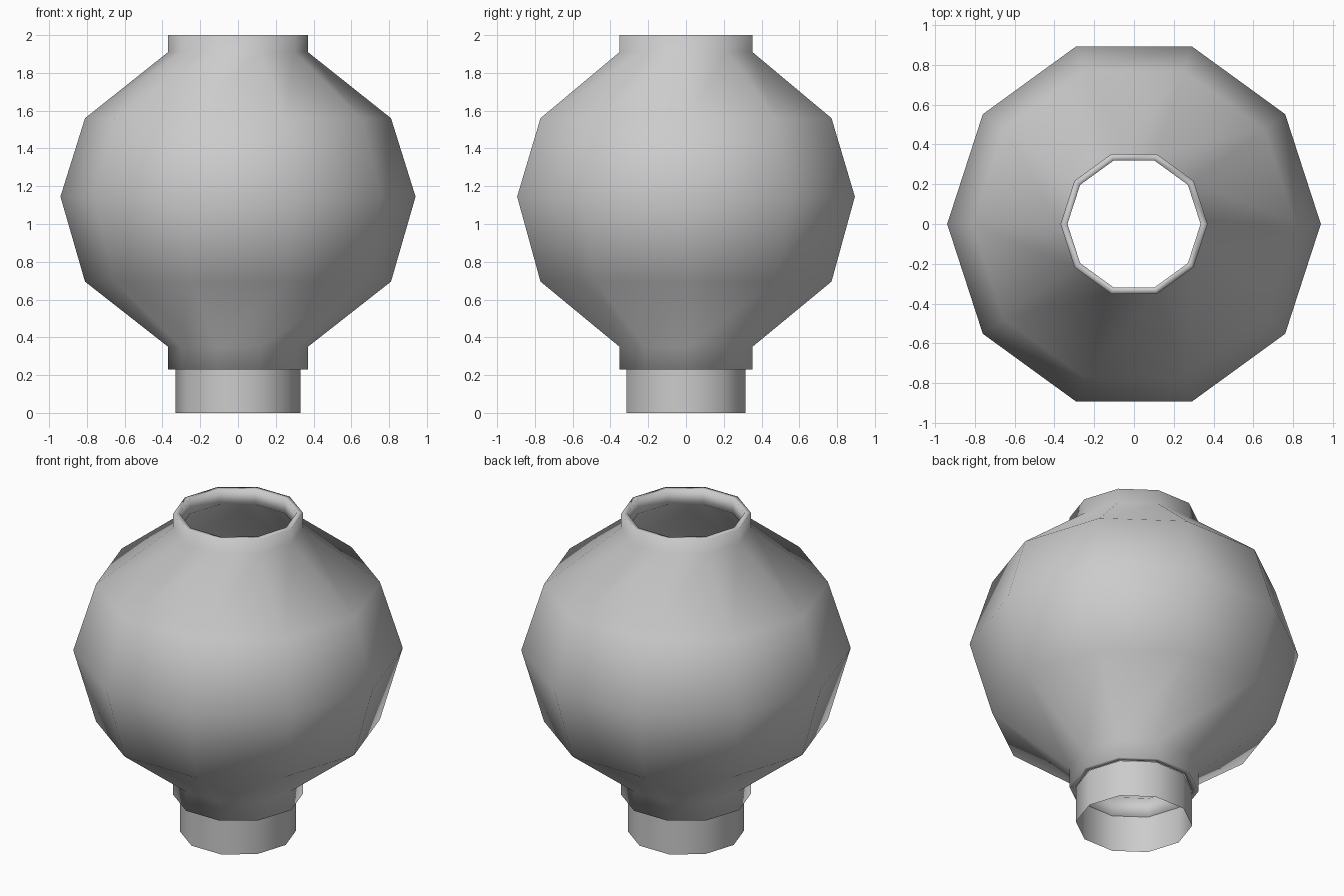
import bpy
from math import cos, sin, tau

if "Cube" in bpy.data.objects:
    bpy.data.objects.remove(bpy.data.objects["Cube"])

SIDES = 10


def lathe(name, profile, closed=False):
    """Revolve (radius, z) points around z with smooth shading."""
    n = len(profile)
    verts = [(r * cos(tau * i / SIDES), r * sin(tau * i / SIDES), z)
             for i in range(SIDES) for r, z in profile]
    faces = []
    for i in range(SIDES):
        a, b = i * n, (i + 1) % SIDES * n
        for j in range(n if closed else n - 1):
            k = (j + 1) % n
            faces.append((a + j, b + j, b + k, a + k))
    mesh = bpy.data.meshes.new(name)
    mesh.from_pydata(verts, [], faces)
    mesh.shade_smooth()
    obj = bpy.data.objects.new(name, mesh)
    bpy.context.collection.objects.link(obj)
    return obj


# Hollow globe shade: outer wall from collar to rim, then inner wall back down
outer = [(0.37, 0.23), (0.37, 0.35), (0.81, 0.695), (0.94, 1.145),
         (0.81, 1.56), (0.37, 1.91), (0.37, 2.0)]
inner = [(0.335, 2.0), (0.335, 1.905), (0.78, 1.54), (0.905, 1.145),
         (0.78, 0.715), (0.335, 0.355), (0.335, 0.23)]
lathe("globe_shade", outer + inner, closed=True)

# Open base sleeve below the collar
lathe("base_sleeve", [(0.332, 0.0), (0.332, 0.23)])
